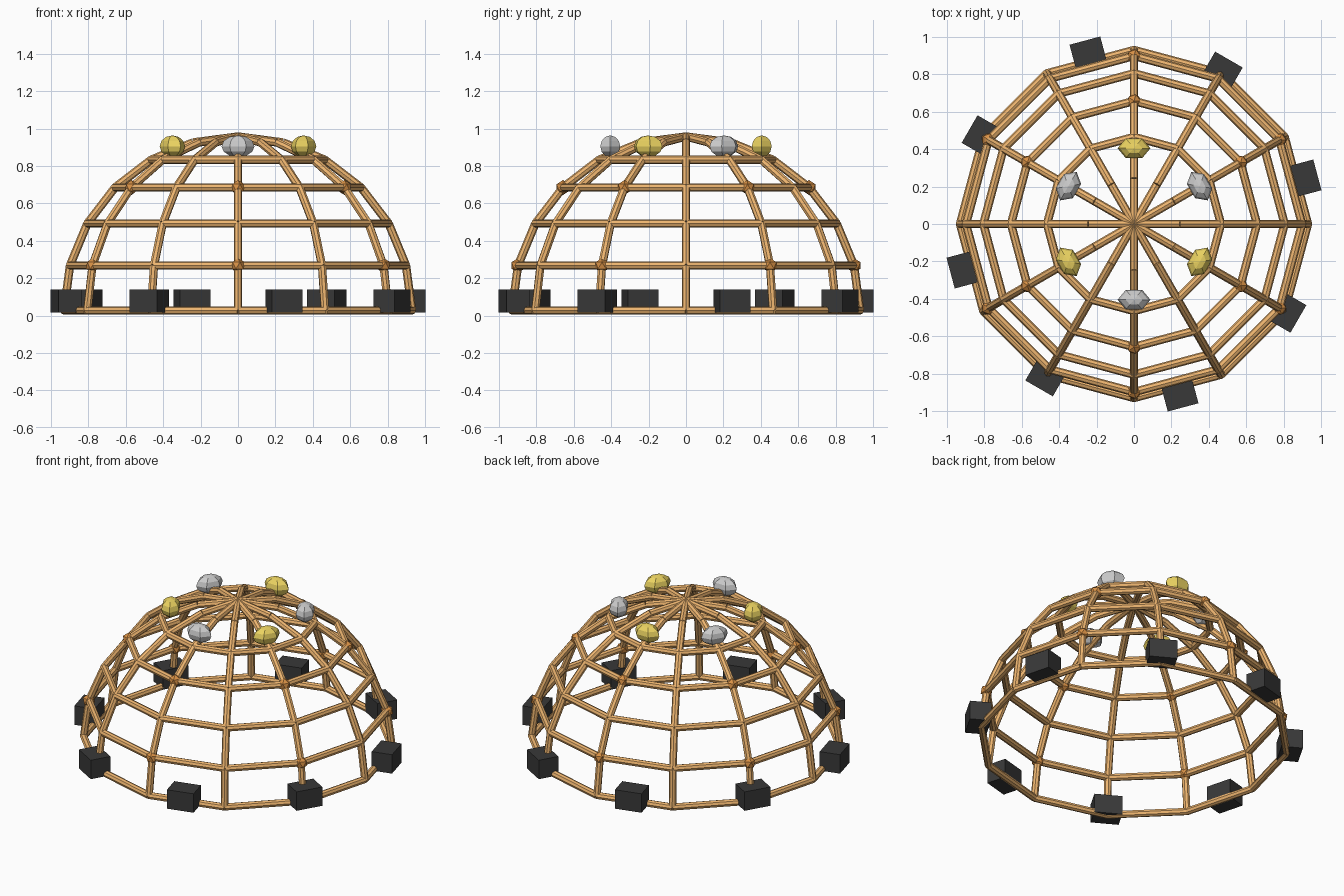
import bpy, bmesh
from math import sin, cos, radians, pi
from mathutils import Vector, Matrix

if "Cube" in bpy.data.objects:
    bpy.data.objects.remove(bpy.data.objects["Cube"])

R, Z0, TUBE = 0.93, 0.027, 0.0225


def material(name, col):
    m = bpy.data.materials.new(name)
    m.diffuse_color = (*col, 1)
    m.use_nodes = True
    m.node_tree.nodes["Principled BSDF"].inputs["Base Color"].default_value = m.diffuse_color
    return m


orange = material("orange", (0.85, 0.46, 0.16))
rust = material("rust", (0.68, 0.28, 0.06))
black = material("black", (0.04, 0.04, 0.04))
gold = material("gold", (0.83, 0.65, 0.12))
silver = material("silver", (0.6, 0.6, 0.6))


def finish(bm, name, mat):
    me = bpy.data.meshes.new(name)
    bm.to_mesh(me)
    bm.free()
    ob = bpy.data.objects.new(name, me)
    me.materials.append(mat)
    bpy.context.collection.objects.link(ob)


def dome(lat, lon):
    a, b = radians(lat), radians(lon)
    return Vector((R * cos(a) * cos(b), R * cos(a) * sin(b), Z0 + R * sin(a)))


def tube(bm, p, q):
    d = q - p
    m = Matrix.Translation((p + q) / 2) @ d.to_track_quat('Z', 'Y').to_matrix().to_4x4()
    bmesh.ops.create_cone(bm, cap_ends=True, segments=8, radius1=TUBE,
                          radius2=TUBE, depth=d.length, matrix=m)


# Horizontal rings
for i, lat in enumerate((0, 15, 30, 45, 60)):
    bm = bmesh.new()
    for k in range(12):
        tube(bm, dome(lat, 30 * k), dome(lat, 30 * k + 30))
    finish(bm, f"ring_{i + 1}", orange)

# Upright ribs meeting at the top
for k in range(12):
    bm = bmesh.new()
    for lat in range(0, 90, 15):
        tube(bm, dome(lat, 30 * k), dome(lat + 15, 30 * k))
    finish(bm, f"rib_{k + 1}", orange)

# Joint knobs on two of the rings
for lat in (15, 45):
    for k in range(6):
        bm = bmesh.new()
        bmesh.ops.create_icosphere(bm, subdivisions=1, radius=0.04,
                                   matrix=Matrix.Translation(dome(lat, 30 + 60 * k)))
        finish(bm, f"joint_{lat}_{k + 1}", rust)

# Foot blocks around the base
for k in range(8):
    bm = bmesh.new()
    m = (Matrix.Rotation(radians(15 + 45 * k), 4, 'Z')
         @ Matrix.Translation((0.95, 0, 0.078)) @ Matrix.Diagonal((0.13, 0.17, 0.125, 1)))
    bmesh.ops.create_cube(bm, size=1, matrix=m)
    finish(bm, f"foot_block_{k + 1}", black)

# Alternating gold and silver ornaments near the top
for k in range(6):
    bm = bmesh.new()
    m = (Matrix.Rotation(radians(30 + 60 * k - 90), 4, 'Z')
         @ Matrix.Translation((0, 0.405, 0.905)) @ Matrix.Diagonal((0.088, 0.061, 0.058, 1)))
    bmesh.ops.create_uvsphere(bm, u_segments=6, v_segments=6, radius=1)
    # put a corner of the six-sided sphere on the long axis
    v = max(bm.verts, key=lambda w: w.co.x)
    if abs(v.co.x) < 0.95:
        bmesh.ops.rotate(bm, verts=bm.verts, matrix=Matrix.Rotation(pi / 6, 3, 'Z'))
    bmesh.ops.transform(bm, matrix=m, verts=bm.verts)
    finish(bm, f"ornament_{k + 1}", gold if k % 2 else silver)
